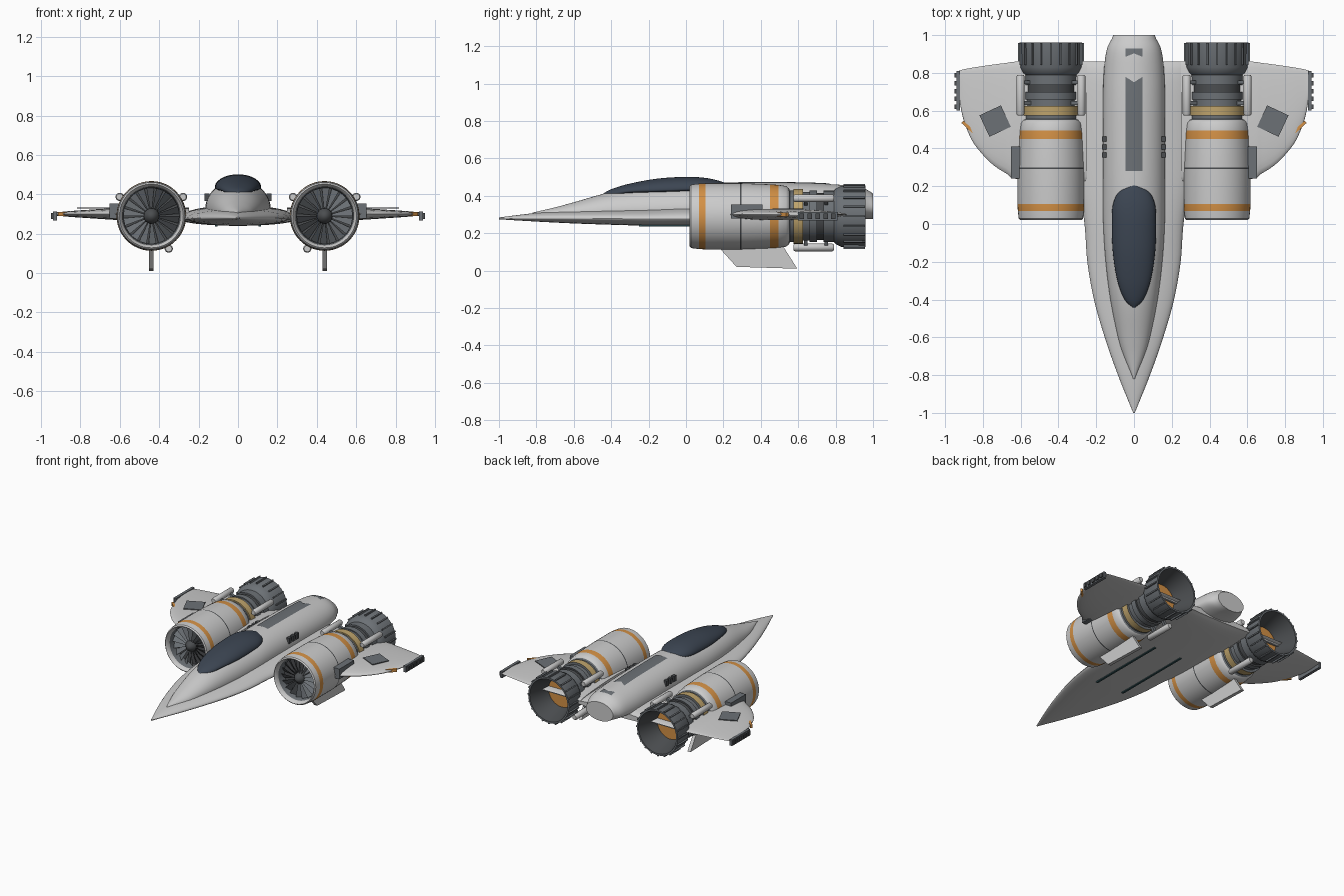
import bpy, bmesh
from math import sin, cos, pi, radians
from mathutils import Vector, Matrix

if "Cube" in bpy.data.objects:
    bpy.data.objects.remove(bpy.data.objects["Cube"])


def material(name, *rgb):
    m = bpy.data.materials.new(name)
    m.use_nodes = True
    m.diffuse_color = (*rgb, 1)
    m.node_tree.nodes["Principled BSDF"].inputs["Base Color"].default_value = (*rgb, 1)
    return m


SHELL = material("light grey shell", .6, .6, .6)
ORANGE = material("orange band", .65, .28, .06)
GOLD = material("brass ring", .52, .37, .15)
METAL = material("grey metal", .15, .165, .18)
DARK = material("dark metal", .07, .075, .08)
GLASS = material("dark blue glass", .045, .06, .085)
TEAL = material("dark teal strip", .03, .08, .09)


def finish(name, bm, mats):
    bmesh.ops.remove_doubles(bm, verts=bm.verts, dist=1e-5)
    bmesh.ops.recalc_face_normals(bm, faces=bm.faces)
    mesh = bpy.data.meshes.new(name)
    bm.to_mesh(mesh)
    bm.free()
    for m in mats:
        mesh.materials.append(m)
    ob = bpy.data.objects.new(name, mesh)
    bpy.context.collection.objects.link(ob)
    return ob


def loft(name, rings, mats, indices=None, caps=True):
    bm = bmesh.new()
    rows = [[bm.verts.new(p) for p in ring] for ring in rings]
    n = len(rows[0])
    for k, (a, b) in enumerate(zip(rows, rows[1:])):
        for i in range(n):
            j = (i + 1) % n
            f = bm.faces.new((a[i], a[j], b[j], b[i]))
            f.material_index = indices[k] if indices else 0
    if caps:
        bm.faces.new(rows[0])
        bm.faces.new(rows[-1])
    return finish(name, bm, mats)


def lathe(name, cx, cz, profile, seg=48):
    # profile: (y, radius, material of the strip that ends here)
    mats = list(dict.fromkeys(p[2] for p in profile))
    rings = [[(cx + r * cos(2 * pi * i / seg), y, cz + r * sin(2 * pi * i / seg))
              for i in range(seg)] for y, r, _ in profile]
    return loft(name, rings, mats, [mats.index(p[2]) for p in profile[1:]], False)


def boxes(name, mat, items):
    # items: (centre, size, rotation matrix or None)
    bm = bmesh.new()
    for centre, size, rot in items:
        m = Matrix.Translation(centre) @ (rot or Matrix()) @ Matrix.Diagonal((*size, 1))
        bmesh.ops.create_cube(bm, size=1, matrix=m)
    return finish(name, bm, [mat])


def smooth(points, steps=5):
    # Catmull-Rom resampling of a list of stations
    pts = [Vector(p) for p in points]
    pts = [pts[0]] + pts + [pts[-1]]
    out = []
    for a, b, c, d in zip(pts, pts[1:], pts[2:], pts[3:]):
        for s in range(steps):
            t = s / steps
            out.append(b + (c - a) * (t / 2) + (a * 2 - b * 5 + c * 4 - d) * (t * t / 2)
                       + (b * 3 - a - c * 3 + d) * (t ** 3 / 2))
    return out + [pts[-1]]


def body_rings(stations, seg=48):
    # stations: y, half width, middle height, rise above, drop below
    return [[(w * cos(a), y, z + (up if sin(a) > 0 else down) * sin(a))
             for a in (2 * pi * i / seg for i in range(seg))]
            for y, w, z, up, down in stations]


# Flat lower hull
hull = smooth([(-1, .004, .28, .004, .006), (-.8, .085, .28, .028, .018),
               (-.6, .155, .28, .04, .028), (-.4, .212, .278, .05, .033),
               (-.2, .247, .275, .06, .035), (0, .262, .275, .07, .035),
               (.3, .3, .275, .07, .035), (.75, .3, .28, .06, .035),
               (.86, .3, .28, .03, .015)])
loft("lower_hull", body_rings(hull), [SHELL])

# Rounded upper fuselage
spine = smooth([(-.82, .005, .3, .01, .005), (-.7, .055, .3, .038, .03),
                (-.6, .085, .305, .06, .03), (-.4, .125, .315, .105, .04),
                (-.2, .15, .32, .125, .05), (0, .163, .325, .13, .055),
                (.2, .165, .33, .14, .06), (.6, .165, .33, .138, .06),
                (.8, .16, .33, .13, .06), (.92, .145, .335, .115, .06),
                (.98, .118, .34, .085, .065), (1, .11, .34, .07, .065)])
loft("fuselage", body_rings(spine), [SHELL])

# Canopy
glass = smooth([(-.445, .004, .405, .005, .01), (-.4, .05, .41, .025, .02),
                (-.3, .088, .425, .04, .02), (-.15, .112, .43, .062, .02),
                (0, .117, .435, .066, .02), (.1, .112, .44, .056, .02),
                (.17, .08, .445, .037, .02), (.205, .02, .45, .02, .02)])
loft("canopy", body_rings(glass), [GLASS])


def spine_height(x, y):
    for a, b in zip(spine, spine[1:]):
        if a[0] <= y <= b[0]:
            s = a.lerp(b, (y - a[0]) / (b[0] - a[0]))
            return s[2] + s[3] * (1 - (x / s[1]) ** 2) ** .5


def spine_plate(name, y0, y1, notch0, notch1, half=.046, n=16):
    # Thin panel that follows the back, notched at its ends
    bm = bmesh.new()
    rows = []
    for x in (-half, -half / 2, 0, half / 2, half):
        k = 1 - abs(x) / half
        a, b = y0 + notch0 * k, y1 - notch1 * k
        ys = [a + (b - a) * i / n for i in range(n + 1)]
        rows.append([bm.verts.new((x, y, spine_height(x, y) + .004)) for y in ys])
    for a, b in zip(rows, rows[1:]):
        for i in range(n):
            bm.faces.new((a[i], b[i], b[i + 1], a[i + 1]))
    finish(name, bm, [METAL])


spine_plate("back_panel", .28, .78, 0, .03)
spine_plate("tail_panel", .885, .93, .018, 0)

# Engine profile: intake, cowl, bands, neck and hollow nozzle
EX, EZ = .44, .29
engine = [(.11, 0, DARK), (.11, .142, DARK), (.05, .148, METAL), (.03, .153, SHELL),
          (.02, .162, SHELL), (.028, .17, SHELL), (.07, .175, SHELL),
          (.105, .177, ORANGE), (.29, .177, SHELL), (.298, .177, DARK),
          (.45, .171, SHELL), (.495, .168, ORANGE), (.535, .162, SHELL),
          (.55, .15, SHELL), (.555, .138, METAL), (.575, .138, METAL),
          (.575, .147, GOLD), (.625, .147, GOLD), (.625, .13, METAL),
          (.66, .13, METAL), (.66, .138, METAL), (.7, .138, METAL),
          (.7, .126, DARK), (.735, .126, DARK), (.735, .137, METAL),
          (.79, .137, METAL), (.8, .148, METAL), (.83, .163, METAL),
          (.96, .165, METAL), (.96, .153, METAL), (.81, .105, DARK), (.81, 0, ORANGE)]

for side, word in ((1, "left"), (-1, "right")):
    cx = side * EX
    lathe(word + "_engine", cx, EZ, engine)
    lathe(word + "_fan_hub", cx, EZ, [(.045, 0, DARK), (.052, .018, DARK),
                                      (.075, .038, DARK), (.11, .042, DARK)], 24)
    # Pitched fan blades
    bm = bmesh.new()
    for i in range(18):
        a = 2 * pi * i / 18
        pts = [(r, a + side * d, y) for r, d, y in
               ((.036, 0, .075), (.143, 0, .075), (.143, .27, .1), (.036, .27, .1))]
        bm.faces.new([bm.verts.new((cx + r * cos(t), y, EZ + r * sin(t))) for r, t, y in pts])
    finish(word + "_fan_blades", bm, [METAL])
    # Ribs around the nozzle
    ribs = []
    for i in range(20):
        rot = Matrix.Rotation(2 * pi * i / 20, 4, 'Y')
        ribs.append((Vector((cx, .9, EZ)) + rot @ Vector((.167, 0, 0)), (.014, .115, .009), rot))
    boxes(word + "_nozzle_ribs", METAL, ribs)
    boxes(word + "_nozzle_bar", SHELL, [((cx, .83, EZ), (.22, .014, .016), None)])
    # Slim tanks around the neck, with clamps
    for k, deg in enumerate((31, 149, 242)):
        ox, oz = cx + side * .188 * cos(radians(deg)), EZ + .188 * sin(radians(deg))
        lathe(f"{word}_tank_{k + 1}", ox, oz, [(.575, 0, SHELL), (.575, .016, SHELL),
              (.583, .021, SHELL), (.782, .021, SHELL), (.79, .016, SHELL), (.79, 0, SHELL)], 16)
        rot = Matrix.Rotation(-radians(deg if side > 0 else 180 - deg), 4, 'Y')
        boxes(f"{word}_tank_clamps_{k + 1}", METAL,
              [(Vector((cx, y, EZ)) + rot @ Vector((.15, 0, 0)), (.06, .02, .02), rot)
               for y in (.64, .75)])
    # Rounded outer wing: x, leading edge, trailing edge, half thickness
    wing = smooth([(.25, .22, .86, .036), (.6, .235, .86, .034), (.68, .27, .852, .03),
                   (.76, .325, .842, .024), (.84, .415, .83, .018), (.88, .49, .823, .014),
                   (.91, .58, .817, .011), (.93, .7, .81, .01)])
    rings = []
    for x, lead, trail, t in wing:
        ring = []
        for i in range(28):
            a = 2 * pi * i / 28
            ring.append((side * x, (lead + trail) / 2 - (trail - lead) / 2 * cos(a),
                         .3 + t * sin(a) * (.85 + .25 * cos(a))))
        rings.append(ring)
    loft(word + "_wing", rings, [SHELL])
    # Wing fittings
    boxes(word + "_wing_panel", METAL, [((side * .735, .545, .33), (.125, .125, .006),
                                         Matrix.Rotation(side * radians(-25), 4, 'Z'))])
    boxes(word + "_wing_stripe", ORANGE, [((side * .872, .507, .3), (.1, .016, .022),
                                           Matrix.Rotation(side * radians(43), 4, 'Z'))])
    boxes(word + "_wing_root_box", METAL, [((side * .628, .325, .315), (.048, .17, .075), None)])
    boxes(word + "_wing_tip_rail", METAL, [((side * .93, .705, .29), (.02, .21, .045), None)])
    boxes(word + "_wing_tip_studs", DARK, [((side * .942, .62 + .042 * i, .29), (.014, .024, .03), None)
                                           for i in range(5)])
    # Fin below the engine
    outline = [(.17, .13), (.27, .02), (.595, .01), (.5, .16)]
    loft(word + "_fin", [[(cx + d, y, z) for y, z in outline] for d in (-.012, .012)], [SHELL])
    # Side vents and belly strip
    boxes(word + "_side_vents", DARK, [((side * .157, .365 + .043 * i, .385), (.024, .026, .04), None)
                                       for i in range(3)])
    boxes(word + "_belly_strip", TEAL, [((side * .11, .05, .241), (.014, .6, .009), None)])

# Smooth shading with crisp edges
bpy.ops.object.select_all(action='DESELECT')
for ob in bpy.context.collection.objects:
    if ob.type == 'MESH':
        ob.select_set(True)
        bpy.context.view_layer.objects.active = ob
bpy.ops.object.shade_smooth_by_angle(angle=radians(35))
